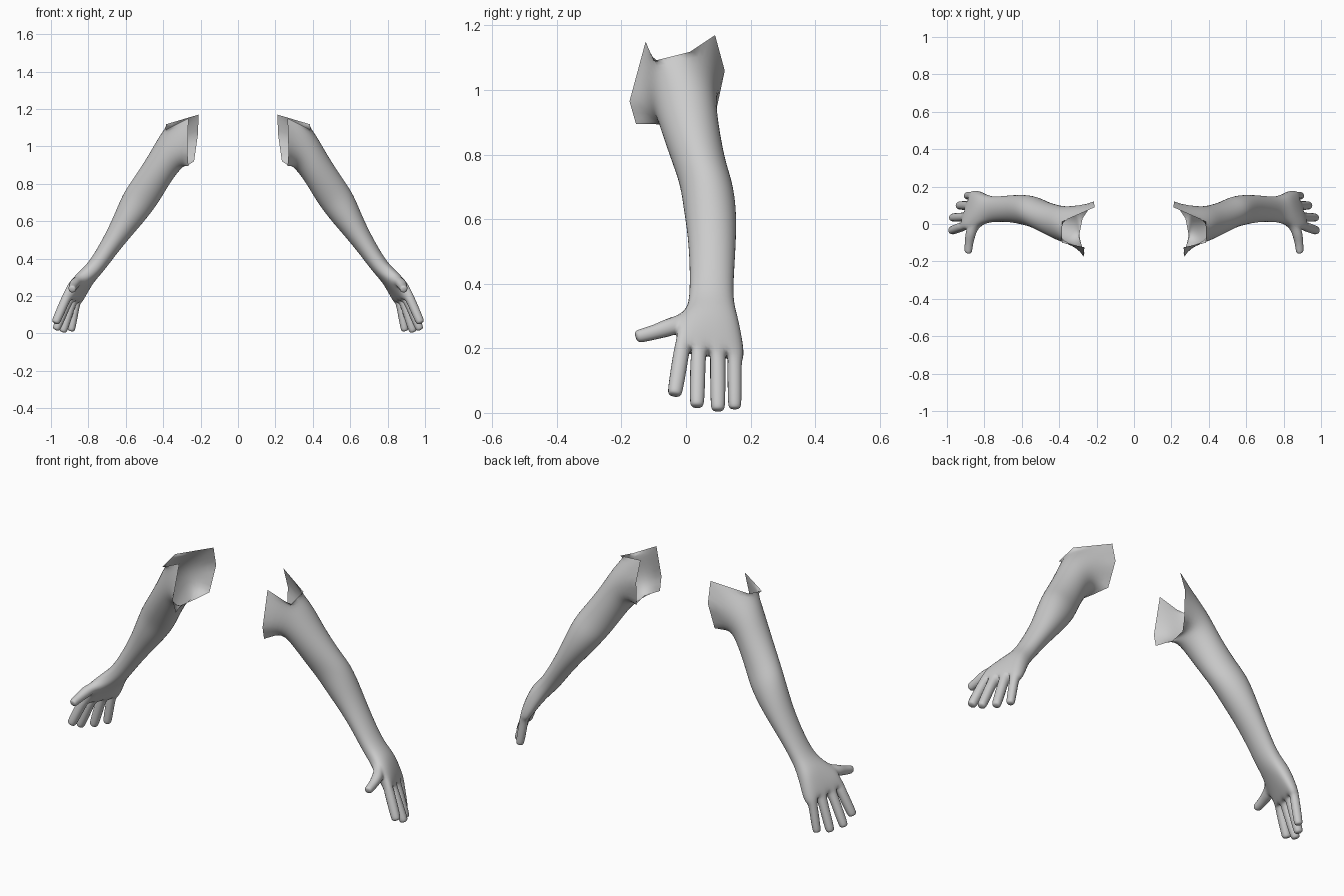
import bpy, bmesh, math
from mathutils import Vector

if "Cube" in bpy.data.objects:
    bpy.data.objects.remove(bpy.data.objects["Cube"])

bm = bmesh.new()


def section(outer, inner, y0, y1, box=0.0, tilt=0.0):
    """Ten-point ring: five on the outer side front to back, five on the inner side back."""
    o = Vector((outer[0], 0, outer[1]))
    i = Vector((inner[0], 0, inner[1]))
    c, h = (o + i) / 2, (o - i) / 2 * 1.06
    c.y = (y0 + y1) / 2
    w = Vector((-tilt, 1, -0.4 * tilt)) * (y1 - y0) / 2 * 1.06
    pts = []
    for k in range(10):
        j, s = (k, 1) if k < 5 else (9 - k, -1)
        a = math.radians(18 + 36 * j)
        u = -math.cos(a) * (1 - box) + (j / 2 - 1) * box
        v = math.sin(a) * (1 - box) + (0.8 if j in (0, 4) else 1) * box
        pts.append(c + w * u + h * v * s)
    return [bm.verts.new(p) for p in pts]


def bridge(a, b):
    n = len(a)
    for k in range(n):
        bm.faces.new((a[k], a[(k + 1) % n], b[(k + 1) % n], b[k]))


def digit(quad, path, side, sizes):
    """Four-sided finger grown from a quad; side points from corner 0 to corner 1."""
    path = [Vector(p) for p in path]
    d = (path[-1] - path[0]).normalized()
    w = Vector(side)
    w = (w - d * w.dot(d)).normalized()
    t = w.cross(d)
    if t.dot(quad[0].co + quad[1].co - quad[2].co - quad[3].co) < 0:
        t = -t
    prev = quad
    for p, s in zip(path, sizes):
        ring = [bm.verts.new(p + (w * a + t * b) * s)
                for a, b in ((-1, 1), (1, 1), (1, -1), (-1, -1))]
        bridge(prev, ring)
        prev = ring
    bm.faces.new(prev)


# Open shoulder edge with its front and back flaps
rim = [bm.verts.new(p) for p in (
    (.265, -.125, 1.15), (.385, -.10, 1.09), (.385, .012, 1.118), (.21, .09, 1.17),
    (.215, .12, 1.06), (.235, .09, .92), (.275, .03, .895), (.295, -.07, .895),
    (.265, -.155, .895), (.27, -.175, .965))]

# Upper arm, elbow, forearm, wrist, palm: outer (x, z), inner (x, z), front y, back y
rings = [rim] + [section(*s) for s in (
    ((.415, 1.07), (.30, .885), -.105, .092),
    ((.475, .955), (.345, .835), -.083, .10),
    ((.565, .82), (.41, .725), -.04, .122),
    ((.61, .755), (.45, .665), -.018, .145),
    ((.645, .675), (.505, .595), -.008, .156),
    ((.685, .58), (.575, .515), .006, .156),
    ((.74, .475), (.65, .425), .012, .15),
    ((.80, .375), (.72, .33), .012, .144, .2),
    ((.85, .33), (.775, .275), .0, .158, .6, .15),
    ((.89, .26), (.83, .21), -.022, .172, .9, .3),
    ((.91, .205), (.86, .17), -.032, .176, 1, .3))]
THUMB = 9
for n, (a, b) in enumerate(zip(rings, rings[1:])):
    for k in range(10):
        if n == THUMB and k == 9:
            continue  # the thumb grows from this gap
        bm.faces.new((a[k], a[(k + 1) % 10], b[(k + 1) % 10], b[k]))

# Fingers: base and tip, index to little
knuckle = rings[-1]
fingers = (
    ((.907, -.01, .215), (.978, -.036, .052), .0265),
    ((.895, .038, .205), (.975, .034, .016), .0255),
    ((.878, .098, .195), (.938, .099, .004), .0255),
    ((.862, .150, .185), (.893, .151, .01), .0235))
for j, (base, tip, s) in enumerate(fingers):
    b, e = Vector(base), Vector(tip)
    quad = [knuckle[j], knuckle[j + 1], knuckle[8 - j], knuckle[9 - j]]
    digit(quad, [b.lerp(e, f) for f in (.14, .5, .9, 1)], (-.3, 1, 0),
          (s, s, s * .95, s * .8))

# Thumb
a, b = rings[THUMB], rings[THUMB + 1]
digit([a[0], b[0], b[9], a[9]],
      [(.872, -.045, .268), (.882, -.095, .25), (.886, -.143, .238), (.887, -.157, .235)],
      (0, -.2, -1), (.032, .024, .023, .018))

bmesh.ops.recalc_face_normals(bm, faces=bm.faces)
for f in bm.faces:
    f.smooth = True
rim_ids = [v.index for v in rim] if not bm.verts.index_update() else []
mesh = bpy.data.meshes.new("arms")
bm.to_mesh(mesh)
bm.free()

# Keep the torn shoulder edge angular under subdivision
crease = mesh.attributes.new("crease_vert", 'FLOAT', 'POINT')
for k in rim_ids:
    crease.data[k].value = 1.0

arms = bpy.data.objects.new("arms", mesh)
bpy.context.collection.objects.link(arms)
mirror = arms.modifiers.new("mirror", 'MIRROR')
mirror.use_mirror_merge = False
sub = arms.modifiers.new("smooth", 'SUBSURF')
sub.levels = sub.render_levels = 2
